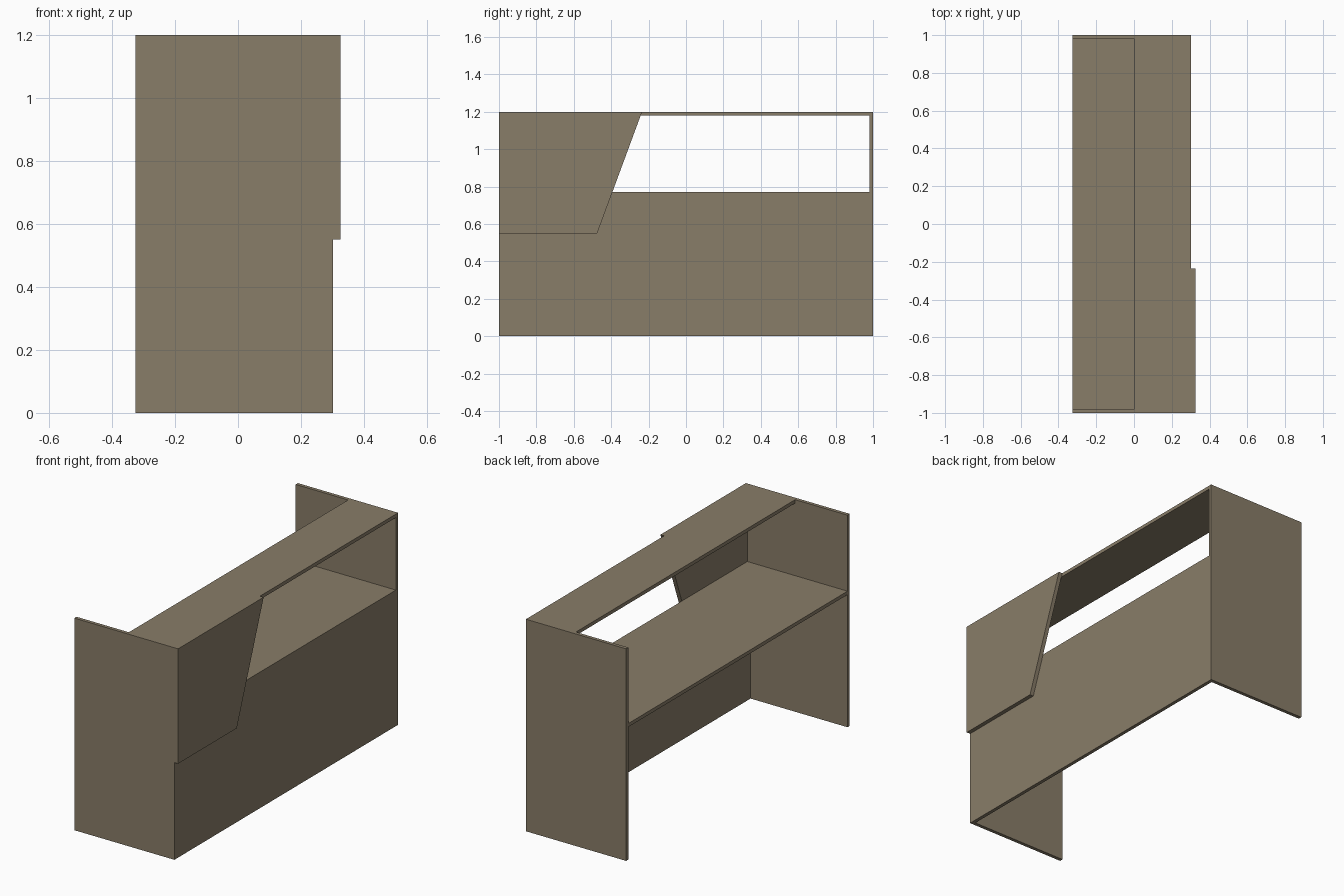
import bpy, bmesh

if "Cube" in bpy.data.objects:
    bpy.data.objects.remove(bpy.data.objects["Cube"])

T = 0.02                      # board thickness
BACK, FRONT = -0.325, 0.302   # x extent of the main body

mat = bpy.data.materials.new("taupe_laminate")
mat.diffuse_color = (0.25, 0.205, 0.14, 1)
mat.use_nodes = True
mat.node_tree.nodes["Principled BSDF"].inputs["Base Color"].default_value = mat.diffuse_color


def prism(name, profile, x0, x1):
    """Extrude a (y, z) outline along x."""
    bm = bmesh.new()
    face = bm.faces.new([bm.verts.new((x0, y, z)) for y, z in profile])
    ext = bmesh.ops.extrude_face_region(bm, geom=[face])["geom"]
    verts = [v for v in ext if isinstance(v, bmesh.types.BMVert)]
    bmesh.ops.translate(bm, verts=verts, vec=(x1 - x0, 0, 0))
    bmesh.ops.recalc_face_normals(bm, faces=bm.faces)
    me = bpy.data.meshes.new(name)
    bm.to_mesh(me)
    bm.free()
    me.materials.append(mat)
    ob = bpy.data.objects.new(name, me)
    bpy.context.collection.objects.link(ob)
    return ob


def board(name, x, y, z):
    return prism(name, [(y[0], z[0]), (y[1], z[0]), (y[1], z[1]), (y[0], z[1])], *x)


inner = (-1 + T, 1 - T)

# End panels
board("side_panel_left", (BACK, FRONT), (-1, -1 + T), (0, 1.2))
board("side_panel_right", (BACK, FRONT), (1 - T, 1), (0, 1.2))

# Modesty panel facing the visitor
board("front_panel", (FRONT - T, FRONT), inner, (0, 0.77))

# Work surface and raised counter shelf
board("desk_top", (BACK, FRONT - T), inner, (0.77 - T, 0.77))
board("counter_shelf", (0.003, FRONT), inner, (1.2 - T, 1.2))

# Slanted decorative panel on the outside
prism("accent_panel", [(-1, 0.55), (-0.475, 0.55), (-0.235, 1.2), (-1, 1.2)], FRONT, 0.325)
